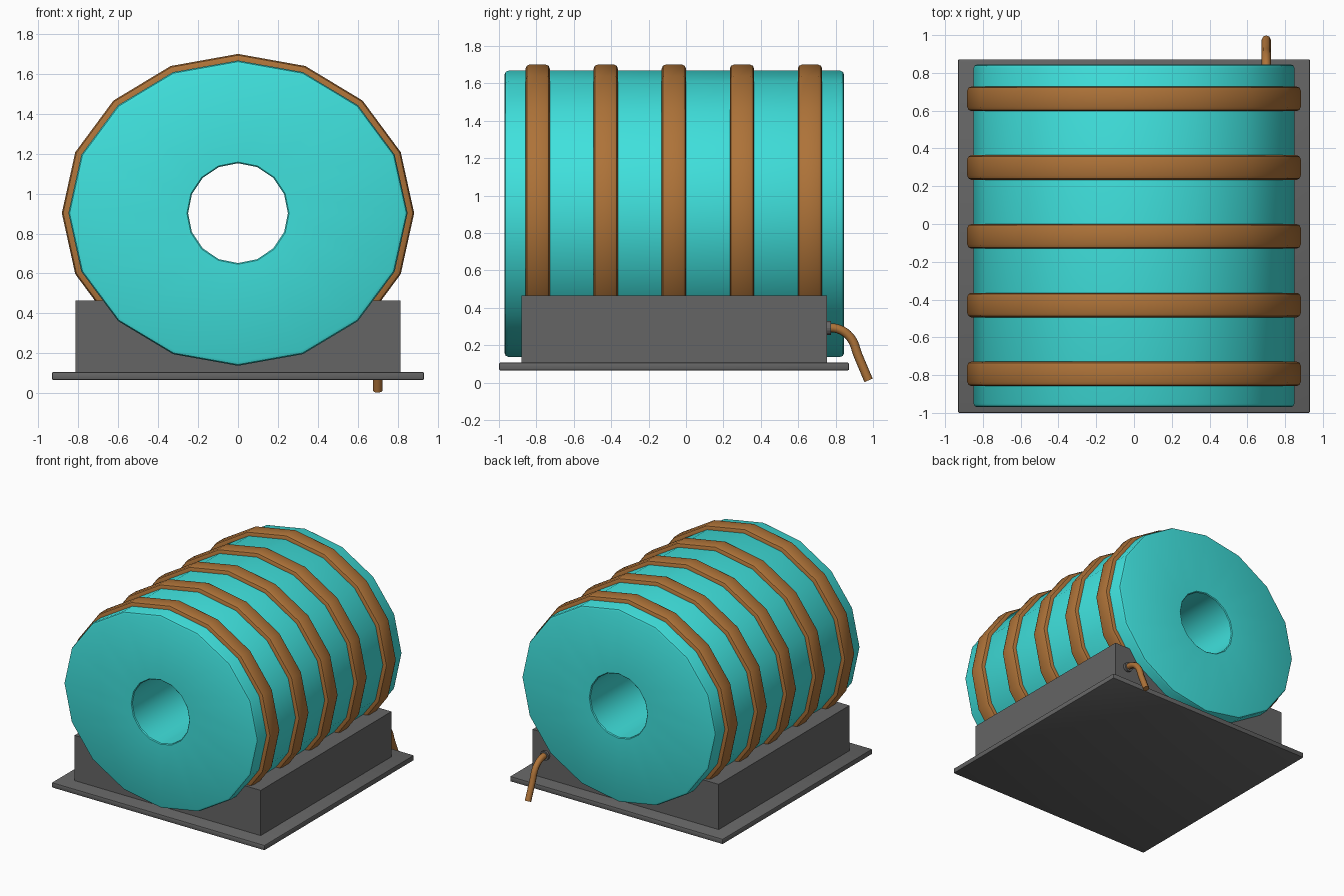
import bpy
import bmesh
from math import sin, cos, pi, radians

if "Cube" in bpy.data.objects:
    bpy.data.objects.remove(bpy.data.objects["Cube"])

SIDES = 16
CZ = 0.9025          # height of the drum axis
RX, RZ = 0.85, 0.765  # drum is slightly flattened


def material(name, color):
    m = bpy.data.materials.new(name)
    m.diffuse_color = color
    m.use_nodes = True
    m.node_tree.nodes["Principled BSDF"].inputs["Base Color"].default_value = m.diffuse_color
    return m


TEAL = material("teal", (0.05, 0.75, 0.72, 1))
COPPER = material("copper", (0.42, 0.17, 0.04, 1))
DARK = material("dark_grey", (0.13, 0.13, 0.13, 1))


def finish(name, bm, mat, angle=35):
    bmesh.ops.recalc_face_normals(bm, faces=bm.faces[:])
    me = bpy.data.meshes.new(name)
    bm.to_mesh(me)
    bm.free()
    me.materials.append(mat)
    me.shade_smooth()
    me.set_sharp_from_angle(angle=radians(angle))
    ob = bpy.data.objects.new(name, me)
    bpy.context.collection.objects.link(ob)
    return ob


def ring_solid(name, section, mat):
    """Sweep a closed section of (x radius, z radius, y) around the drum axis."""
    bm = bmesh.new()
    loops = []
    for rx, rz, y in section:
        loops.append([bm.verts.new((rx * sin(2 * pi * i / SIDES), y,
                                    CZ + rz * cos(2 * pi * i / SIDES)))
                      for i in range(SIDES)])
    n = len(loops)
    for k in range(n):
        a, b = loops[k], loops[(k + 1) % n]
        for i in range(SIDES):
            j = (i + 1) % SIDES
            bm.faces.new((a[i], a[j], b[j], b[i]))
    return finish(name, bm, mat)


def outer(d, y):
    return (RX + d, RZ + d, y)


def box(name, lo, hi, bevel, mat):
    bm = bmesh.new()
    bmesh.ops.create_cube(bm, size=1)
    for v in bm.verts:
        v.co = [(l + h) / 2 + c * (h - l) for l, h, c in zip(lo, hi, v.co)]
    bmesh.ops.bevel(bm, geom=bm.edges[:], offset=bevel, segments=2,
                    profile=0.5, affect='EDGES')
    return finish(name, bm, mat)


# Drum with a through hole and softened rims
Y0, Y1, B = -0.97, 0.845, 0.02
ring_solid("drum", [
    (0.25, 0.25, Y0 + 0.006), (0.256, 0.256, Y0),
    outer(-B, Y0), outer(-B * 0.3, Y0 + B * 0.3), outer(0, Y0 + B),
    outer(0, Y1 - B), outer(-B * 0.3, Y1 - B * 0.3), outer(-B, Y1),
    (0.256, 0.256, Y1), (0.25, 0.25, Y1 - 0.006)], TEAL)

# Five copper bands
for i in range(5):
    y, w, t, b = -0.793 + i * 0.364, 0.065, 0.033, 0.022
    ring_solid(f"copper_band_{i + 1}", [
        outer(-0.03, y - w), outer(t - b, y - w),
        outer(t - b * 0.3, y - w + b * 0.3), outer(t, y - w + b),
        outer(t, y + w - b), outer(t - b * 0.3, y + w - b * 0.3),
        outer(t - b, y + w), outer(-0.03, y + w)], COPPER)

# Cradle block, hollowed to hold the drum
HX, Z0, Z1 = 0.815, 0.1, 0.465
k = 0.99
edge = k * (0.6 + 0.19 * 0.435)   # where the drum side meets the block top
arc = [(k * RX * sin(a), CZ - k * RZ * cos(a))
       for a in [radians(22.5 * s) for s in (2, 1, 0, -1, -2)]]
bm = bmesh.new()
outline = [(-HX, Z0), (HX, Z0), (HX, Z1), (edge, Z1)] + arc + [(-edge, Z1), (-HX, Z1)]
face = bm.faces.new([bm.verts.new((x, -0.88, z)) for x, z in outline])
ext = bmesh.ops.extrude_face_region(bm, geom=[face])
bmesh.ops.translate(bm, vec=(0, 1.635, 0),
                    verts=[g for g in ext["geom"] if isinstance(g, bmesh.types.BMVert)])
finish("cradle_block", bm, DARK)

# Base plate
box("base_plate", (-0.932, -1.0, 0.065), (0.932, 0.872, 0.107), 0.008, DARK)

# Grommet where the lead leaves the block
bpy.ops.mesh.primitive_cylinder_add(vertices=16, radius=0.037, depth=0.04,
                                    location=(0.7, 0.755, 0.292),
                                    rotation=(pi / 2, 0, 0))
grommet = bpy.context.object
grommet.name = "lead_grommet"
grommet.data.materials.append(DARK)

# Copper lead drooping off the back
cu = bpy.data.curves.new("copper_lead", 'CURVE')
cu.dimensions = '3D'
cu.bevel_depth = 0.024
cu.bevel_resolution = 2
cu.use_fill_caps = True
cu.resolution_u = 4
path = [(0.72, 0.29), (0.81, 0.288), (0.88, 0.24), (0.92, 0.145), (0.976, 0.012)]
sp = cu.splines.new('BEZIER')
sp.bezier_points.add(len(path) - 1)
for p, (y, z) in zip(sp.bezier_points, path):
    p.co = (0.7, y, z)
    p.handle_left_type = p.handle_right_type = 'AUTO'
cu.materials.append(COPPER)
bpy.context.collection.objects.link(bpy.data.objects.new("copper_lead", cu))
